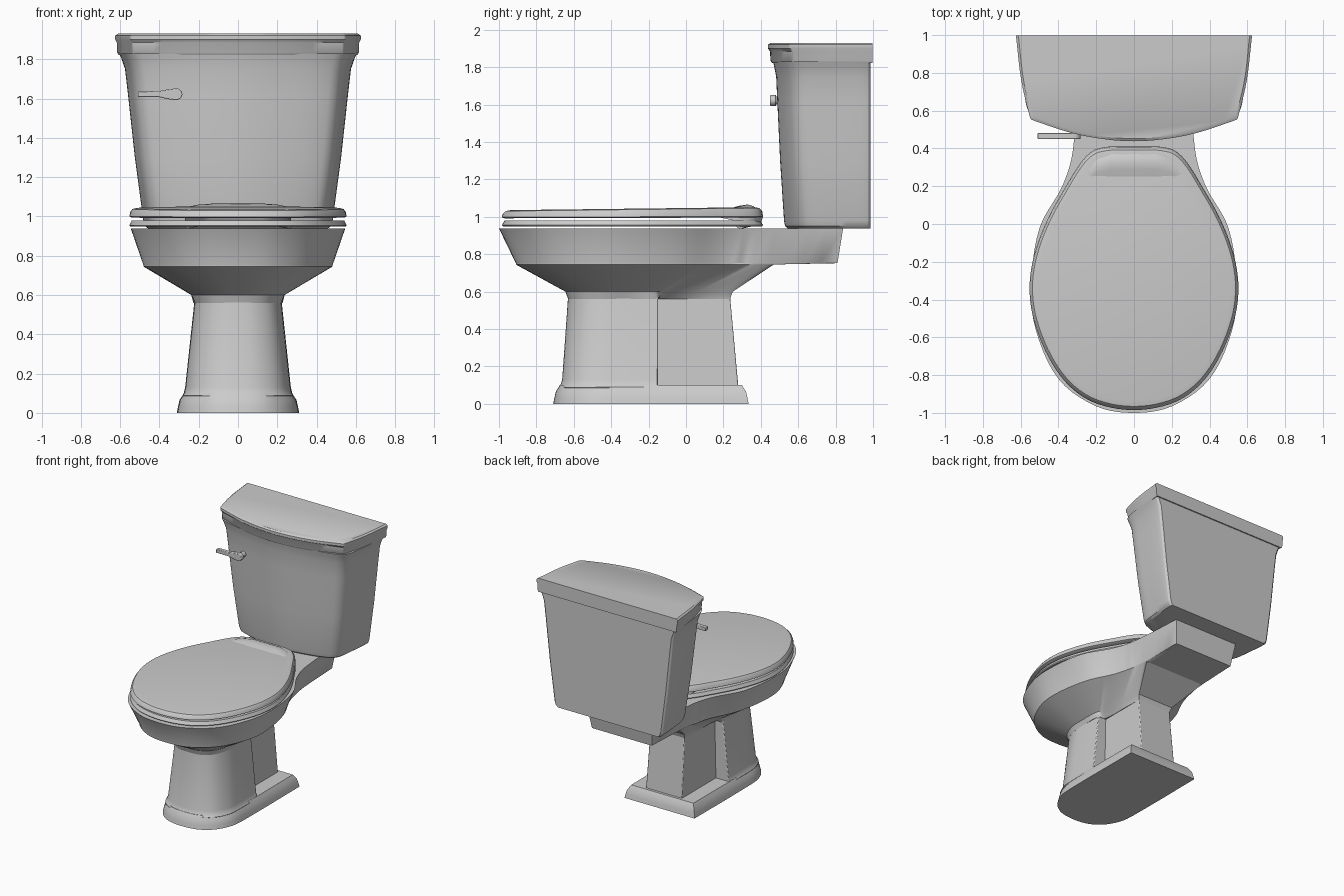
import bpy, bmesh
from math import sin, cos, pi, radians
from mathutils import Vector

if "Cube" in bpy.data.objects:
    bpy.data.objects.remove(bpy.data.objects["Cube"])


def outline(ctrl, seg=5):
    """Smooth half outline (front to back, +x side), mirrored to a closed loop.
    A doubled control point gives a sharp corner."""
    p = [Vector(c) for c in ctrl]
    n = len(p)
    d = [Vector((1, 0))] + [(p[i + 1] - p[i - 1]).normalized() for i in range(1, n - 1)] + [Vector((-1, 0))]
    half = []
    for i in range(n - 1):
        a, b = p[i], p[i + 1]
        l = (b - a).length
        for k in range(seg):
            t = k / seg
            half.append(a * (2*t**3 - 3*t*t + 1) + d[i] * l * (t**3 - 2*t*t + t)
                        + b * (3*t*t - 2*t**3) + d[i + 1] * l * (t**3 - t*t))
    half.append(p[-1])
    return half + [Vector((-v.x, v.y)) for v in half[-2:0:-1]]


def finish(name, bm, bevel=0.0, angle=35):
    bmesh.ops.remove_doubles(bm, verts=bm.verts, dist=0.0005)
    bmesh.ops.recalc_face_normals(bm, faces=bm.faces)
    me = bpy.data.meshes.new(name)
    bm.to_mesh(me)
    bm.free()
    ob = bpy.data.objects.new(name, me)
    bpy.context.collection.objects.link(ob)
    bpy.ops.object.select_all(action='DESELECT')
    ob.select_set(True)
    bpy.context.view_layer.objects.active = ob
    bpy.ops.object.shade_smooth_by_angle(angle=radians(angle))
    if bevel:
        m = ob.modifiers.new("soft_edges", 'BEVEL')
        m.width, m.segments, m.limit_method, m.angle_limit = bevel, 2, 'ANGLE', radians(40)
    return ob


def skin(name, loops, closed=False, **kw):
    """Skin a list of equal-length 3D loops."""
    bm = bmesh.new()
    vs = [[bm.verts.new(c) for c in lp] for lp in loops]
    n = len(vs[0])
    pairs = list(zip(vs, vs[1:])) + ([(vs[-1], vs[0])] if closed else [])
    for a, b in pairs:
        for i in range(n):
            j = (i + 1) % n
            bm.faces.new((a[i], a[j], b[j], b[i]))
    if not closed:
        bm.faces.new(vs[0][::-1])
        bm.faces.new(vs[-1])
    return finish(name, bm, **kw)


def loft(name, rings, slope=None, **kw):
    """rings: (control points, z); slope adds height depending on y."""
    f = slope or (lambda y, z: z)
    return skin(name, [[(v.x, v.y, f(v.y, z)) for v in outline(c)] for c, z in rings], **kw)


# Foot plinth
def plinth(e):
    return [(0, -.71 + e), (.13, -.69 + e), (.23 - .7*e, -.62 + e), (.295 - e, -.5 + e*.5), (.31 - e, -.36),
            (.31 - e, .335 - e), (.31 - e, .335 - e), (0, .335 - e)]

loft("foot_plinth", [(plinth(e), z) for e, z in
                     ((0, 0), (.006, .03), (.014, .065), (.03, .09), (.035, .1))])

# Front pedestal column
def column(w, yf):
    return [(0, yf), (.42*w, yf + .015), (.77*w, yf + .075), (.96*w, yf + .18), (w, yf + .3),
            (w, -.15), (w, -.15), (0, -.15)]

loft("front_column", [(column(w, y), z) for w, y, z in
                      ((.285, -.682, .085), (.275, -.672, .1), (.268, -.662, .13), (.22, -.63, .58))], bevel=.006)

# Rear pedestal column
def rear(w, yb):
    return [(0, -.25), (w, -.25), (w, -.25), (w, yb), (w, yb), (0, yb)]

loft("rear_column", [(rear(.16, .28), .09), (rear(.15, .235), .58)], bevel=.006)

# Bowl with rear shelf and hollow basin
neck = [(0, -.63), (.1, -.615), (.17, -.56), (.215, -.45), (.22, -.33), (.22, -.155), (.165, -.14),
        (.155, .1), (.15, .235), (.15, .235), (0, .235)]
flare = [(0, -.645), (.1, -.63), (.18, -.57), (.23, -.45), (.237, -.33), (.232, -.17), (.2, -.1),
         (.17, .1), (.16, .25), (.16, .25), (0, .25)]
belly = [(0, -.91), (.18, -.88), (.35, -.75), (.46, -.53), (.48, -.33), (.43, -.04), (.33, .18),
         (.285, .36), (.27, .47), (.27, .47), (0, .47)]
shelf = belly[:8] + [(.265, .81), (.265, .81), (0, .81)]
rim = [(0, -1.0), (.2, -.965), (.4, -.82), (.52, -.56), (.545, -.33), (.5, -.02), (.38, .2),
       (.325, .38), (.29, .84), (.29, .84), (0, .84)]

def basin(rx, ry):
    return [(rx * cos(a), -.38 + ry * sin(a)) for a in [-pi/2 + pi * i / 10 for i in range(11)]]

loft("bowl", [(neck, .56), (flare, .6), (belly, .745), (shelf, .752), (rim, .938),
              (basin(.36, .47), .938), (basin(.35, .46), .9), (basin(.27, .36), .75), (basin(.12, .15), .63)],
     angle=32)

# Seat ring and lid share one outline
seat_line = [(0, -.985), (.2, -.95), (.34, -.86), (.45, -.71), (.53, -.51), (.553, -.34), (.53, -.17),
             (.46, .02), (.36, .2), (.27, .34), (.19, .4), (0, .412)]

def scaled(s):
    return [(x * s, -.29 + (y + .29) * s) for x, y in seat_line]

def hole(s):
    return [(x * .62 * s, -.38 + (y + .29) * .64 * s) for x, y in seat_line]

loft("seat", [(scaled(.99), .948), (scaled(1), .955), (scaled(.978), .98), (hole(1.03), .98),
              (hole(1), .97), (hole(1), .948)], closed=True)
loft("lid", [(scaled(.98), .992), (scaled(1), .998), (scaled(.992), 1.015), (scaled(.972), 1.03),
             (scaled(.93), 1.035)],
     slope=lambda y, z: z + (.012 * (y + 1) if z > 1.01 else .003 * (y + 1)))

# Curled back edge of the lid
curl = [(.24, 1.047), (.29, 1.06), (.33, 1.066), (.36, 1.057), (.395, 1.032), (.412, 1.0), (.4, .965),
        (.375, .955), (.355, .965), (.34, 1.0), (.25, 1.02)]
skin("lid_back_curl", [[(x, y - dy, z - dz) for y, z in curl] for x, dy, dz in
     ((-.27, .085, .02), (-.2, .02, .006), (-.12, 0, 0), (.12, 0, 0), (.2, .02, .006), (.27, .085, .02))],
     angle=50)

# Tank
def tank(w, yf):
    return [(0, yf), (.45*w, yf + .025), (.82*w, yf + .075), (.92*w, yf + .125), (.965*w, yf + .25),
            (w, .97), (w - .015, .987), (w - .015, .987), (0, .987)]

loft("tank", [(tank(w, y), z) for w, y, z in
              ((.455, .545, .937), (.472, .53, .95), (.482, .524, .98), (.525, .503, 1.3), (.56, .488, 1.62),
               (.575, .482, 1.75), (.592, .472, 1.8), (.605, .466, 1.83))])

# Tank cover
def cover(w, yf):
    return [(0, yf), (.45*w, yf + .032), (.86*w, yf + .112), (.88*w, yf + .125), (.955*w, .76),
            (w, .997), (w, .997), (0, .997)]

loft("tank_cover", [(cover(w, y), z) for w, y, z in
                    ((.608, .46, 1.822), (.615, .452, 1.835), (.617, .449, 1.885), (.625, .438, 1.9),
                     (.625, .438, 1.92), (.612, .452, 1.93))])

# Flush lever: flat paddle with a round end, and its pivot
paddle = [(-.51, 1.607), (-.4, 1.607), (-.355, 1.597)]
paddle += [(-.315 + .032 * cos(a), 1.622 + .03 * sin(a)) for a in [-pi/2 + pi * i / 8 for i in range(9)]]
paddle += [(-.355, 1.647), (-.4, 1.638), (-.51, 1.636)]
skin("flush_lever", [[(x, y, z) for x, z in paddle] for y in (.482, .45)], bevel=.004)
skin("lever_pivot", [[(-.315 + .022 * cos(a), y, 1.622 + .022 * sin(a))
                      for a in [2 * pi * i / 20 for i in range(20)]] for y in (.54, .46)])
